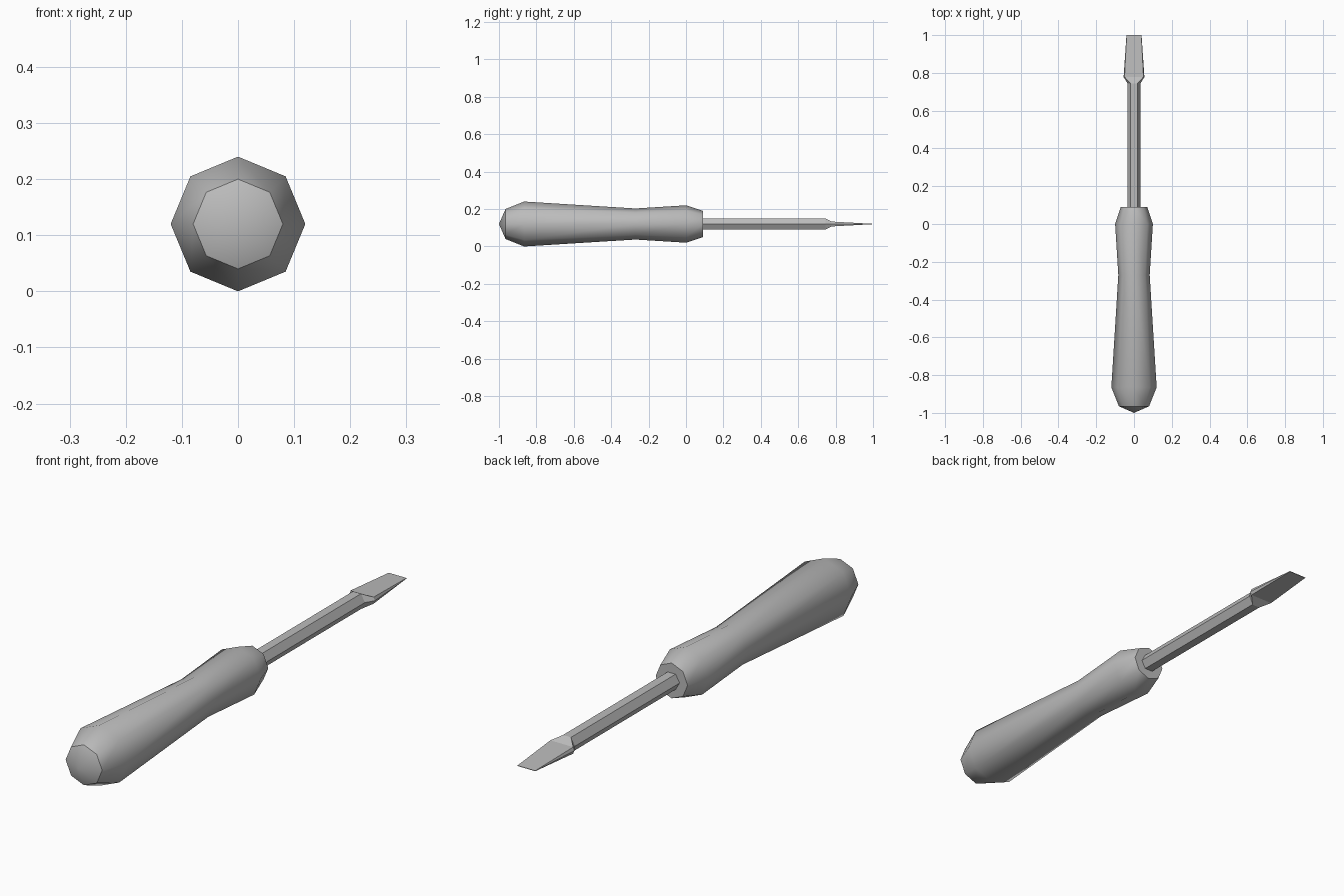
import bpy, bmesh, math

cube = bpy.data.objects.get("Cube")
if cube:
    bpy.data.objects.remove(cube, do_unlink=True)

AXIS_Z = 0.12

# One grey for the whole tool
grey = bpy.data.materials.new("plain grey")
grey.use_nodes = True
colour = (0.5, 0.5, 0.5, 1)
grey.diffuse_color = colour
grey.node_tree.nodes["Principled BSDF"].inputs["Base Color"].default_value = colour


def ring(y, radius, sides):
    step = 2 * math.pi / sides
    return [(radius * math.cos(i * step), y, AXIS_Z + radius * math.sin(i * step))
            for i in range(sides)]


def blade_ring(y, mid, edge, thick):
    """Flattened hexagon in the same vertex order as a six-sided ring."""
    outline = [(mid, 0), (edge, thick), (-edge, thick),
               (-mid, 0), (-edge, -thick), (edge, -thick)]
    return [(x, y, AXIS_Z + z) for x, z in outline]


def loft(name, rings, apex=None, smooth=False):
    """Bridge rings along y, closing the start with a cone or flat cap."""
    bm = bmesh.new()
    loops = [[bm.verts.new(p) for p in r] for r in rings]
    n = len(loops[0])
    for a, b in zip(loops, loops[1:]):
        for i in range(n):
            j = (i + 1) % n
            bm.faces.new((a[i], a[j], b[j], b[i]))
    if apex is not None:
        tip = bm.verts.new((0, apex, AXIS_Z))
        for i in range(n):
            bm.faces.new((tip, loops[0][(i + 1) % n], loops[0][i]))
    else:
        bm.faces.new(loops[0])
    bm.faces.new(loops[-1])
    bmesh.ops.recalc_face_normals(bm, faces=bm.faces)
    for f in bm.faces:
        f.smooth = smooth
    # Keep the rims at both ends crisp
    for loop in (loops[0], loops[-1]):
        for i in range(n):
            bm.edges.get((loop[i], loop[(i + 1) % n])).smooth = False
    mesh = bpy.data.meshes.new(name)
    bm.to_mesh(mesh)
    bm.free()
    mesh.materials.append(grey)
    obj = bpy.data.objects.new(name, mesh)
    bpy.context.collection.objects.link(obj)
    return obj


# Octagonal handle with a waist and a shallow domed butt
handle_profile = [(-0.965, 0.08), (-0.865, 0.12), (-0.27, 0.083),
                  (0.0, 0.1), (0.09, 0.07)]
loft("handle", [ring(y, r, 8) for y, r in handle_profile], apex=-1.0, smooth=True)

# Hexagonal shaft flaring into a flat wedge blade
loft("shaft_and_blade", [
    ring(0.05, 0.035, 6),
    ring(0.745, 0.035, 6),
    blade_ring(0.778, 0.055, 0.05, 0.013),
    blade_ring(1.0, 0.04, 0.039, 0.001),
])
